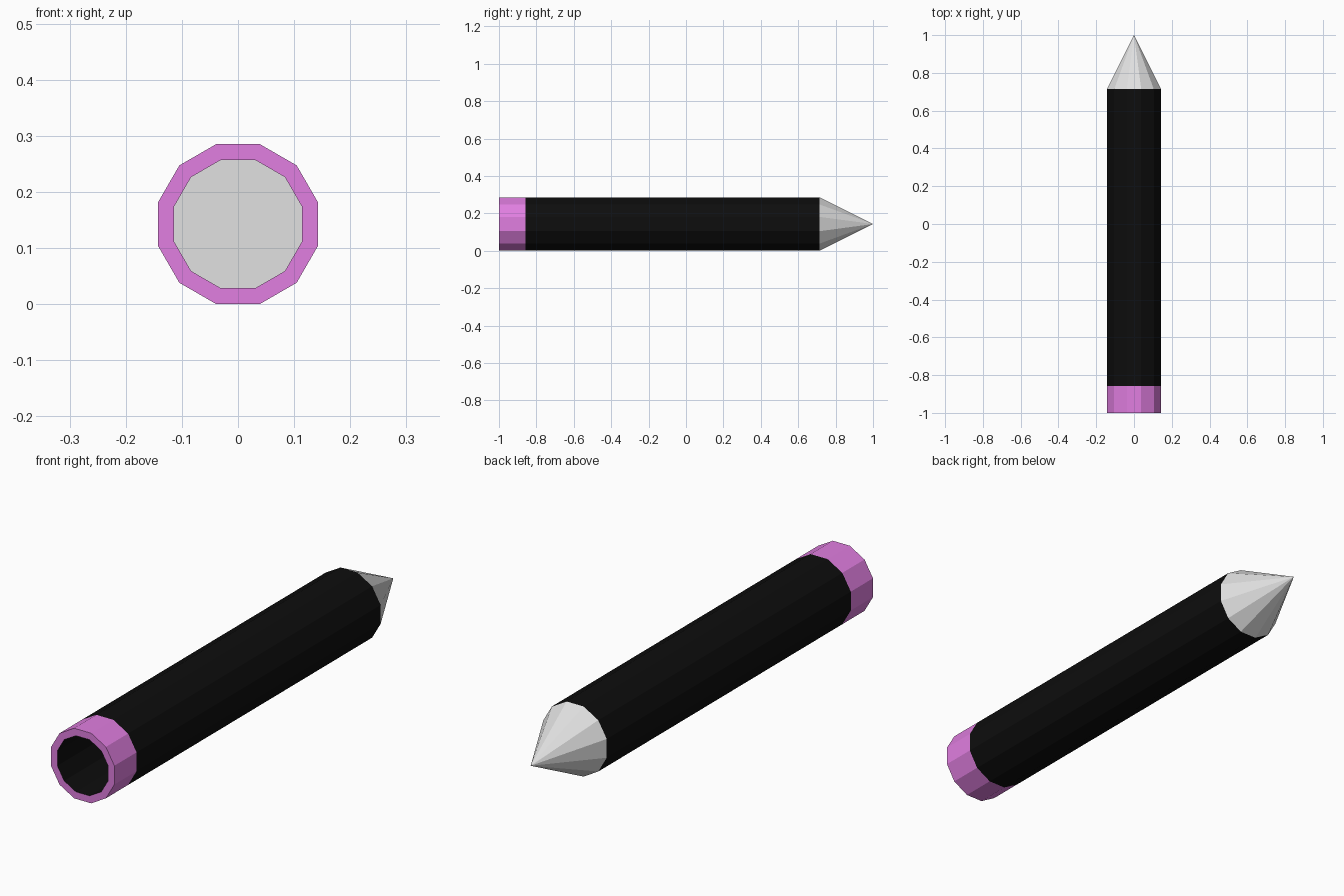
import bpy, bmesh, math

if "Cube" in bpy.data.objects:
    bpy.data.objects.remove(bpy.data.objects["Cube"])

SIDES = 12
UNIT = 1 / 7                                   # barrel apothem
CENTRE_Z = UNIT
OUTER = UNIT / math.cos(math.pi / SIDES)
INNER = OUTER * 0.8
BAND_END = -1 + UNIT
TIP_START = 1 - 2 * UNIT


def material(name, rgb):
    m = bpy.data.materials.new(name)
    m.diffuse_color = (*rgb, 1)
    m.use_nodes = True
    m.node_tree.nodes["Principled BSDF"].inputs["Base Color"].default_value = m.diffuse_color
    return m


def turned(name, profile, mat):
    """Sweep (radius, y) points around the lengthwise axis with flat sides."""
    bm = bmesh.new()
    rings = []
    for r, y in profile:
        ring = []
        for k in range(SIDES):
            a = (k + 0.5) * 2 * math.pi / SIDES
            ring.append(bm.verts.new((r * math.cos(a), y, CENTRE_Z + r * math.sin(a))))
        rings.append(ring)
    for lo, hi in zip(rings, rings[1:]):
        for k in range(SIDES):
            n = (k + 1) % SIDES
            bm.faces.new((lo[k], hi[k], hi[n], lo[n]))
    bmesh.ops.remove_doubles(bm, verts=bm.verts, dist=1e-5)
    me = bpy.data.meshes.new(name)
    bm.to_mesh(me)
    bm.free()
    me.materials.append(mat)
    ob = bpy.data.objects.new(name, me)
    bpy.context.collection.objects.link(ob)
    return ob


black = material("black", (0.004, 0.004, 0.004))
pink = material("orchid pink", (0.75, 0.21, 0.75))
grey = material("light grey", (0.75, 0.75, 0.75))

# Hollow barrel: outer wall plus the bore running to the open end
turned("barrel", [(OUTER, BAND_END), (OUTER, TIP_START),
                  (INNER, TIP_START), (INNER, -1)], black)
# Coloured end band with its flat rim
turned("end_band", [(INNER, -1), (OUTER, -1), (OUTER, BAND_END)], pink)
# Pointed tip with a flat base closing the bore
turned("tip", [(0, TIP_START), (OUTER, TIP_START), (0, 1)], grey)
